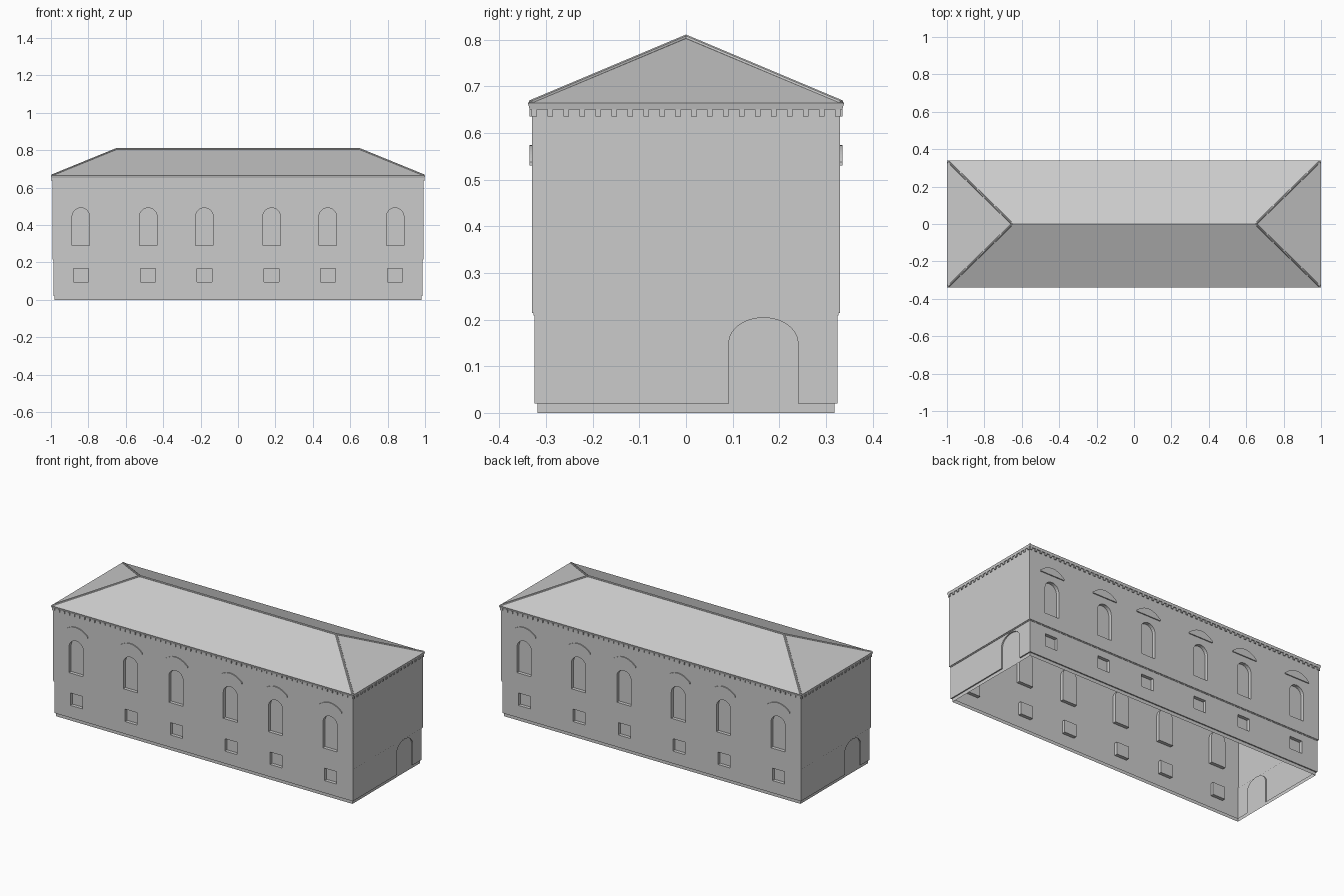
import bpy, bmesh, math
from mathutils import Matrix, Vector

if "Cube" in bpy.data.objects:
    bpy.data.objects.remove(bpy.data.objects["Cube"])

WINDOW_X = [-0.84, -0.48, -0.18, 0.18, 0.48, 0.84]
TURN = Matrix.Rotation(math.pi, 4, 'Z')


def make_object(name, bm):
    bmesh.ops.recalc_face_normals(bm, faces=bm.faces)
    mesh = bpy.data.meshes.new(name)
    bm.to_mesh(mesh)
    bm.free()
    obj = bpy.data.objects.new(name, mesh)
    bpy.context.collection.objects.link(obj)
    return obj


def prism(bm, outline, y0, y1, matrix=Matrix()):
    """Extrude an (x, z) outline from y0 to y1."""
    a = [bm.verts.new(matrix @ Vector((x, y0, z))) for x, z in outline]
    b = [bm.verts.new(matrix @ Vector((x, y1, z))) for x, z in outline]
    n = len(outline)
    bm.faces.new(a)
    bm.faces.new(b[::-1])
    for i in range(n):
        j = (i + 1) % n
        bm.faces.new((a[i], b[i], b[j], a[j]))


def arched(cx, half, z0, spring, rise, steps=12):
    pts = [(cx - half, z0), (cx + half, z0)]
    for i in range(steps + 1):
        t = math.pi * i / steps
        pts.append((cx + half * math.cos(t), spring + rise * math.sin(t)))
    return pts


def rect(cx, half, z0, z1):
    return [(cx - half, z0), (cx + half, z0), (cx + half, z1), (cx - half, z1)]


# building body: stacked rectangles (half x, half y, z) from plinth to ridge
sections = [(.980, .318, 0), (.980, .318, .02), (.987, .325, .02), (.987, .325, .209),
            (.990, .327, .209), (.990, .327, .214), (.993, .330, .214), (.993, .330, .650),
            (.997, .335, .650), (1.0, .339, .664), (.65, 0, .806)]
bm = bmesh.new()
rings = [[bm.verts.new((sx * x, sy * y, z)) for sx, sy in ((-1, -1), (1, -1), (1, 1), (-1, 1))]
         for x, y, z in sections]
bm.faces.new(rings[0][::-1])
for lo, hi in zip(rings, rings[1:]):
    for i in range(4):
        j = (i + 1) % 4
        bm.faces.new((lo[i], lo[j], hi[j], hi[i]))
bmesh.ops.remove_doubles(bm, verts=bm.verts, dist=1e-5)
body = make_object("building_shell", bm)

# cutters for window recesses and the arched end doorways
bm = bmesh.new()
for m in (Matrix(), TURN):
    for x in WINDOW_X:
        prism(bm, arched(x, .047, .29, .445, .046), -.4, -.31, m)
        prism(bm, rect(x, .04, .094, .168), -.4, -.305, m)
    side = m @ Matrix.Rotation(math.pi / 2, 4, 'Z')
    prism(bm, arched(.166, .074, -.02, .15, .054, 20), -1.1, -.979, side)
cutter = make_object("recess_cutter", bm)
cutter.hide_render = True

mod = body.modifiers.new("recesses", 'BOOLEAN')
mod.operation = 'DIFFERENCE'
mod.solver = 'EXACT'
mod.object = cutter
bpy.context.view_layer.objects.active = body
bpy.ops.object.modifier_apply(modifier=mod.name)
bpy.data.objects.remove(cutter)

# open underside
bm = bmesh.new()
bm.from_mesh(body.data)
under = [f for f in bm.faces if all(abs(v.co.z) < 1e-4 for v in f.verts)]
bmesh.ops.delete(bm, geom=under, context='FACES')
bm.to_mesh(body.data)
bm.free()

# segmental hoods over the upper windows
bm = bmesh.new()
for m in (Matrix(), TURN):
    for x in WINDOW_X:
        arc = [(x + .08 * t / 8, .538 + .036 * (1 - (t / 8) ** 2)) for t in range(8, -9, -1)]
        prism(bm, [(x - .08, .53), (x + .08, .53)] + arc, -.336, -.329, m)
make_object("window_hoods", bm)

# dentils under the cornice
bm = bmesh.new()
for m in (Matrix(), TURN):
    for i in range(60):
        x = -.986 + 1.972 * i / 59
        prism(bm, rect(x, .006, .636, .651), -.336, -.329, m)
    side = m @ Matrix.Rotation(math.pi / 2, 4, 'Z')
    for i in range(20):
        y = -.325 + .65 * i / 19
        prism(bm, rect(y, .006, .636, .651), -.998, -.992, side)
make_object("dentils", bm)

# ridge and hip cappings
bm = bmesh.new()


def capping(a, b, r=.006):
    a, b = Vector(a), Vector(b)
    d = b - a
    m = Matrix.Translation((a + b) / 2) @ d.to_track_quat('Z', 'Y').to_matrix().to_4x4()
    bmesh.ops.create_cone(bm, cap_ends=True, segments=8, radius1=r, radius2=r,
                          depth=d.length, matrix=m)


capping((-.65, 0, .805), (.65, 0, .805))
for sx in (-1, 1):
    for sy in (-1, 1):
        capping((sx * .65, 0, .805), (sx * .993, sy * .333, .665))
make_object("roof_cappings", bm)
